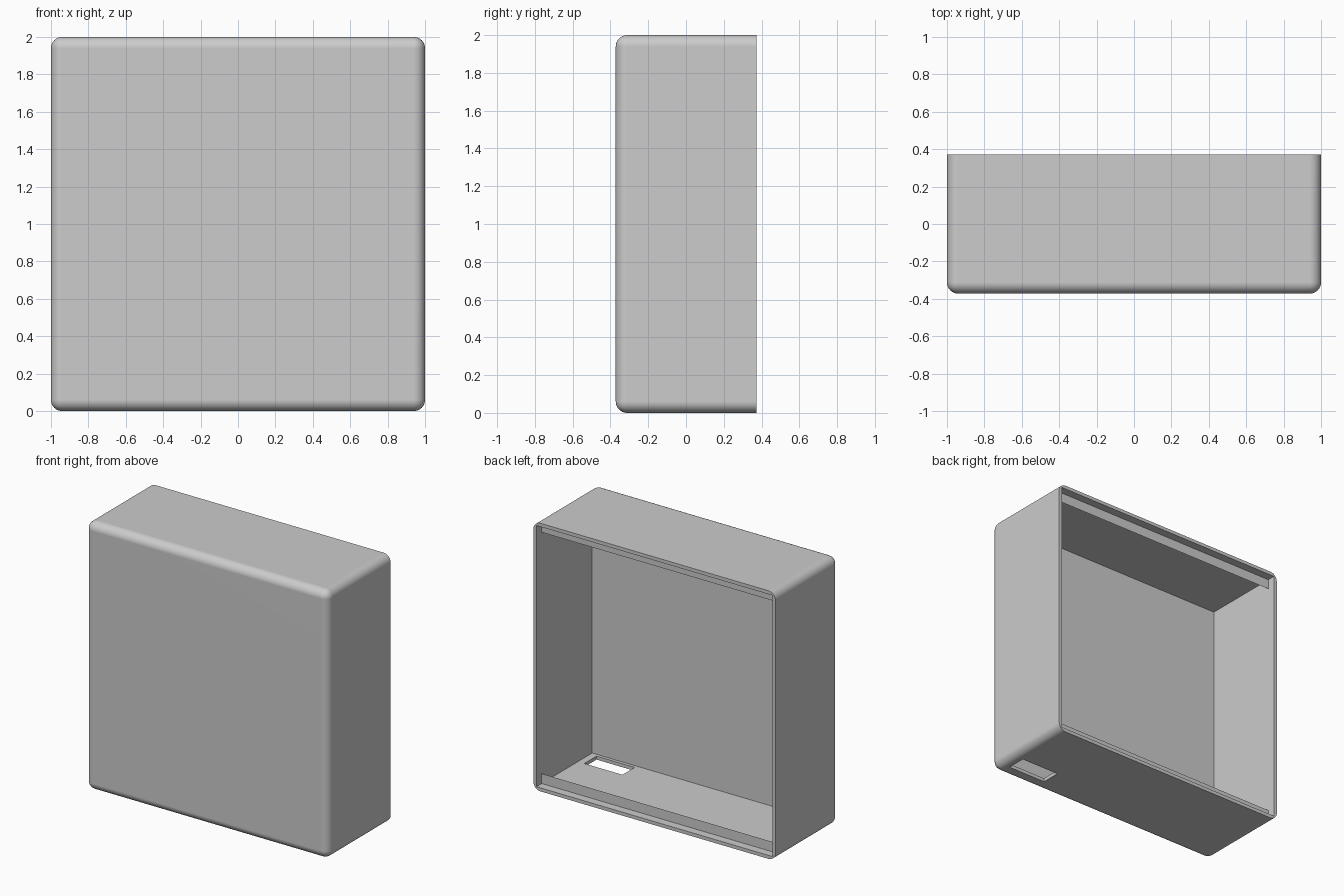
import bpy
import bmesh
from mathutils import Vector

cube = bpy.data.objects.get("Cube")
if cube:
    bpy.data.objects.remove(cube, do_unlink=True)

HALF_W, HALF_D, HEIGHT = 1.0, 0.372, 2.0
WALL, FRONT_WALL, RADIUS = 0.026, 0.086, 0.06
LIP_Y, LIP_TOP, LIP_DEPTH = 0.31, 0.10, 0.075

grey = bpy.data.materials.new("plain_grey")
grey.use_nodes = True
grey.diffuse_color = (0.604, 0.604, 0.604, 1)
grey.node_tree.nodes["Principled BSDF"].inputs["Base Color"].default_value = grey.diffuse_color


def add_object(name, bm):
    bmesh.ops.recalc_face_normals(bm, faces=bm.faces)
    mesh = bpy.data.meshes.new(name)
    bm.to_mesh(mesh)
    bm.free()
    mesh.materials.append(grey)
    obj = bpy.data.objects.new(name, mesh)
    bpy.context.collection.objects.link(obj)
    return obj


def box(low, high):
    low, high = Vector(low), Vector(high)
    bm = bmesh.new()
    bmesh.ops.create_cube(bm, size=1)
    for v in bm.verts:
        v.co = (low + high) / 2 + v.co * (high - low)
    return bm


def activate(obj):
    bpy.ops.object.select_all(action='DESELECT')
    obj.select_set(True)
    bpy.context.view_layer.objects.active = obj


def cut(target, cutter):
    mod = target.modifiers.new("cut", 'BOOLEAN')
    mod.operation = 'DIFFERENCE'
    mod.solver = 'EXACT'
    mod.object = cutter
    activate(target)
    bpy.ops.object.modifier_apply(modifier=mod.name)
    bpy.data.objects.remove(cutter, do_unlink=True)


# Shell: every edge rounded except the four around the open back
bm = box((-HALF_W, -HALF_D, 0), (HALF_W, HALF_D, HEIGHT))
rounded = [e for e in bm.edges if min(v.co.y for v in e.verts) < 0]
bmesh.ops.bevel(bm, geom=rounded, offset=RADIUS, segments=8, profile=0.5, affect='EDGES')
shell = add_object("shell", bm)

# Open cavity and the cable slot in the floor
inner = HALF_W - WALL
cut(shell, add_object("cavity_cutter", box((-inner, FRONT_WALL - HALF_D, WALL),
                                           (inner, HALF_D + 0.2, HEIGHT - WALL))))
cut(shell, add_object("slot_cutter", box((0.607, -0.262, -0.1), (0.922, -0.118, 0.1))))
activate(shell)
bpy.ops.object.shade_smooth_by_angle(angle=0.6)
normals = shell.modifiers.new("flat_panels", 'WEIGHTED_NORMAL')
normals.keep_sharp = True


# Wedge-shaped lips that stop the back cover, mirrored top and bottom
def add_lip(name, flip):
    profile = [(LIP_Y, WALL - 0.005), (LIP_Y, LIP_TOP), (LIP_Y - LIP_DEPTH, WALL - 0.005)]
    bm = bmesh.new()
    verts = [bm.verts.new((-inner - 0.005, y, HEIGHT - z if flip else z)) for y, z in profile]
    face = bm.faces.new(verts)
    out = bmesh.ops.extrude_face_region(bm, geom=[face])
    moved = [g for g in out["geom"] if isinstance(g, bmesh.types.BMVert)]
    bmesh.ops.translate(bm, verts=moved, vec=(2 * inner + 0.01, 0, 0))
    add_object(name, bm)


add_lip("bottom_lip", False)
add_lip("top_lip", True)
